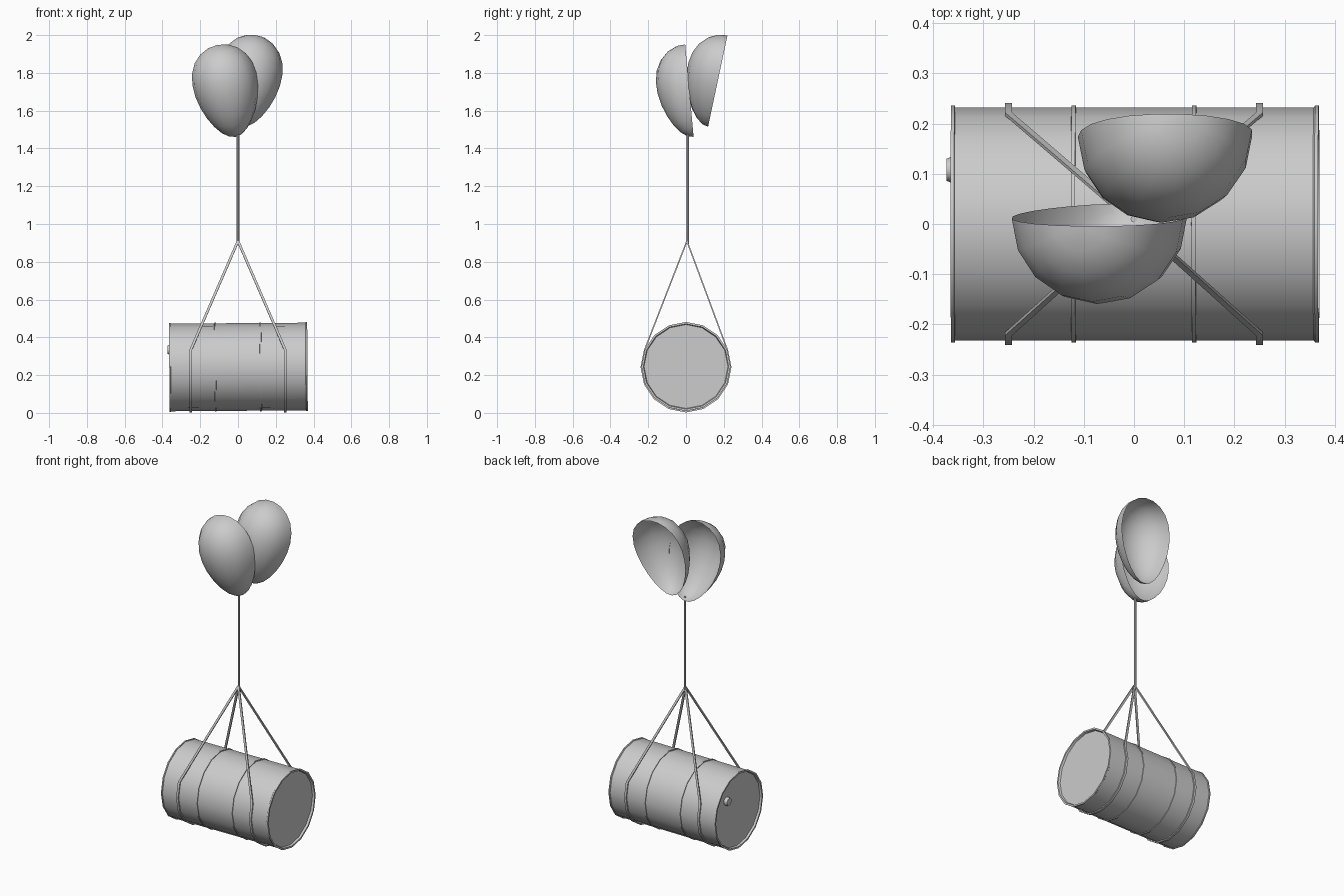
import bpy
from math import sin, cos, pi, radians
from mathutils import Matrix, Vector

if "Cube" in bpy.data.objects:
    bpy.data.objects.remove(bpy.data.objects["Cube"])

SIDES = 16


def make_object(name, verts, faces, angle=35):
    mesh = bpy.data.meshes.new(name)
    mesh.from_pydata([tuple(v) for v in verts], [], faces)
    mesh.update()
    obj = bpy.data.objects.new(name, mesh)
    bpy.context.collection.objects.link(obj)
    bpy.ops.object.select_all(action='DESELECT')
    obj.select_set(True)
    bpy.context.view_layer.objects.active = obj
    bpy.ops.object.mode_set(mode='EDIT')
    bpy.ops.mesh.select_all(action='SELECT')
    bpy.ops.mesh.normals_make_consistent(inside=False)
    bpy.ops.object.mode_set(mode='OBJECT')
    bpy.ops.object.shade_smooth_by_angle(angle=radians(angle))
    return obj


def lathe_x(name, profile, sides=SIDES):
    """Closed solid turned around the x axis from (x, radius) points."""
    verts = [(x, r * sin(2 * pi * k / sides), r * cos(2 * pi * k / sides))
             for x, r in profile for k in range(sides)]
    faces = [(i * sides + k, i * sides + (k + 1) % sides,
              (i + 1) * sides + (k + 1) % sides, (i + 1) * sides + k)
             for i in range(len(profile) - 1) for k in range(sides)]
    last = (len(profile) - 1) * sides
    faces += [tuple(range(sides)), tuple(range(last, last + sides))]
    return make_object(name, verts, faces)


def sweep_strap(name, path, width, thick):
    """Flat band: rectangle swept along a path, width kept along x."""
    pts = [Vector(p) for p in path]
    verts, faces = [], []
    for i, p in enumerate(pts):
        t = pts[min(i + 1, len(pts) - 1)] - pts[max(i - 1, 0)]
        n = Vector((0, -t.z, t.y)).normalized() * thick / 2
        w = Vector((width / 2, 0, 0))
        verts += [p + w + n, p - w + n, p - w - n, p + w - n]
    for i in range(len(pts) - 1):
        a = 4 * i
        faces += [(a + k, a + (k + 1) % 4, a + 4 + (k + 1) % 4, a + 4 + k) for k in range(4)]
    e = 4 * (len(pts) - 1)
    faces += [(0, 1, 2, 3), (e, e + 1, e + 2, e + 3)]
    return make_object(name, verts, faces, 30)


def half_egg(name, centre, tilt, lean):
    """Open half egg shell, hollow side towards the back."""
    half, rings, length, radius = 8, 12, 0.249, 0.169
    verts = [(0, 0, length)]
    for i in range(1, rings):
        a = pi * i / rings
        r = radius * sin(a) * (1 + 0.22 * cos(a))
        verts += [(r * cos(pi + pi * k / half), r * sin(pi + pi * k / half), length * cos(a))
                  for k in range(half + 1)]
    verts.append((0, 0, -length))
    n, end = half + 1, len(verts) - 1
    faces = [(0, 1 + k, 2 + k) for k in range(half)]
    faces += [(1 + i * n + k, 1 + (i + 1) * n + k, 2 + (i + 1) * n + k, 2 + i * n + k)
              for i in range(rings - 2) for k in range(half)]
    faces += [(end, end - n + k + 1, end - n + k) for k in range(half)]
    m = (Matrix.Translation(centre) @ Matrix.Rotation(radians(tilt), 4, 'X')
         @ Matrix.Rotation(radians(lean), 4, 'Y'))
    return make_object(name, [m @ Vector(v) for v in verts], faces, 60)


# Barrel with recessed ends and rolled rims
axis_z, body = 0.243, 0.232
profile = [(-0.352, 0.222), (-0.364, 0.226), (-0.364, 0.236), (-0.357, 0.236), (-0.356, body),
           (0.358, body), (0.361, 0.236), (0.368, 0.236), (0.368, 0.226), (0.356, 0.222)]
barrel = lathe_x("barrel", profile)
barrel.matrix_world = Matrix.Translation((0, 0, axis_z)) @ Matrix.Rotation(radians(-0.4), 4, 'Y')

# Raised hoops
for side, name in ((-1, "left_hoop"), (1, "right_hoop")):
    x = side * 0.12
    hoop = lathe_x(name, [(x - 0.005, 0.225), (x - 0.004, 0.236), (x + 0.004, 0.236), (x + 0.005, 0.225)])
    hoop.matrix_world = barrel.matrix_world.copy()

# Filler cap on the left end
cap = lathe_x("filler_cap", [(-0.373, 0.019), (-0.373, 0.022), (-0.366, 0.025), (-0.351, 0.025)], 12)
cap.location = (0, 0.108, 0.335)

# Slings under the barrel, running up to the knot
knot = (0, 0.005, 0.91)
for side, name in ((-1, "left_sling"), (1, "right_sling")):
    arc = [(side * 0.25, 0.237 * sin(radians(a)), axis_z + 0.237 * cos(radians(a)))
           for a in [67.5 + 22.5 * k for k in range(11)]]
    sweep_strap(name, [knot] + arc + [knot], 0.014, 0.007)

# Main rope up to the shells
bpy.ops.mesh.primitive_cylinder_add(vertices=8, radius=0.007, depth=0.58, location=(0, 0.01, 1.185))
rope = bpy.context.object
rope.name = "main_rope"
bpy.ops.object.shade_smooth_by_angle()

# Two half-egg canopies
half_egg("front_canopy", (-0.06, 0.018, 1.705), 5.2, -11)
half_egg("back_canopy", (0.055, 0.168, 1.756), -12, 9)
